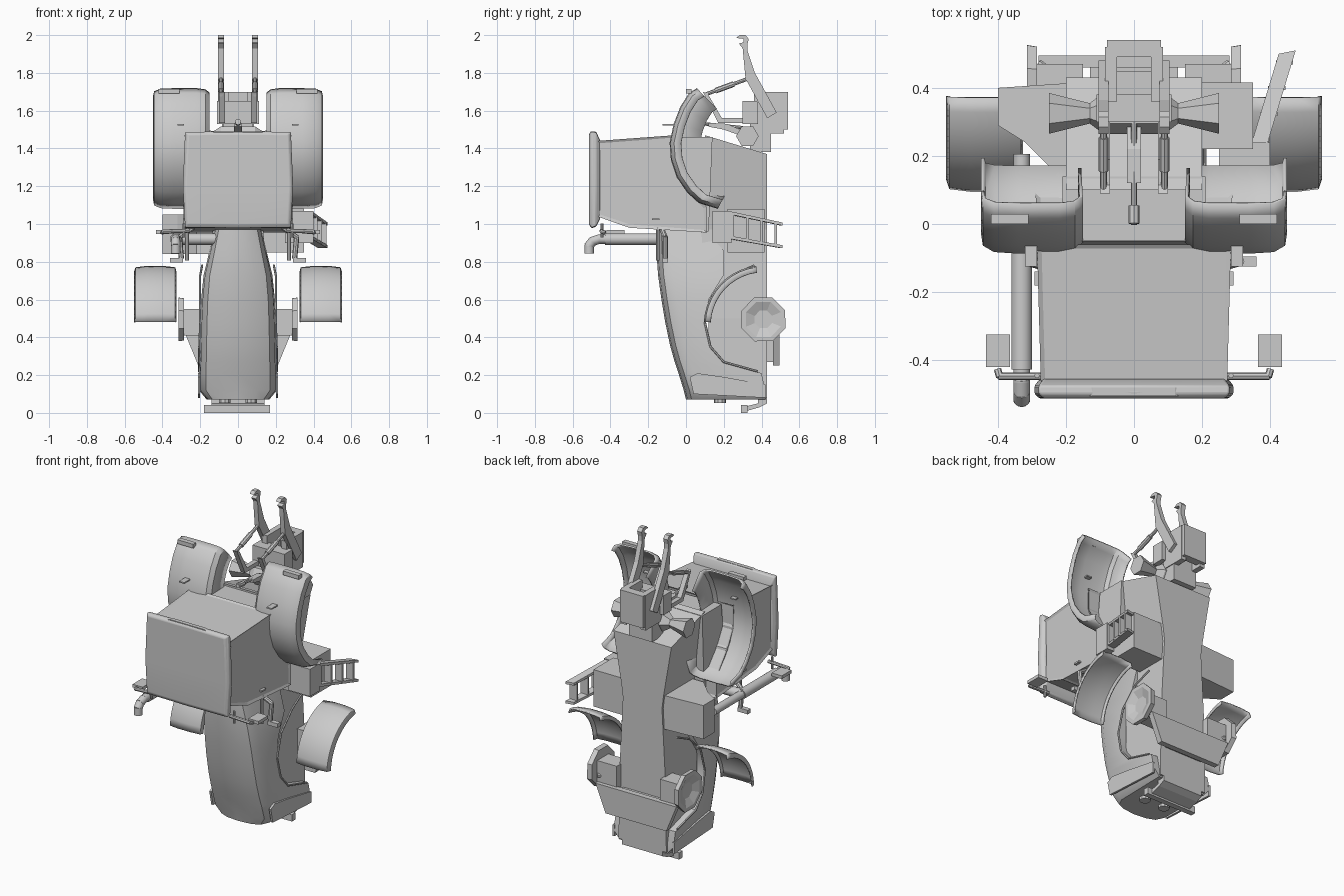
import bpy, bmesh, math
from mathutils import Vector

if "Cube" in bpy.data.objects:
    bpy.data.objects.remove(bpy.data.objects["Cube"])

grey = bpy.data.materials.new("plain grey")
grey.diffuse_color = (0.6, 0.6, 0.6, 1)
grey.use_nodes = True
grey.node_tree.nodes["Principled BSDF"].inputs["Base Color"].default_value = grey.diffuse_color


def finish(name, bm, mirror=False, solid=0, smooth=False, bevel=0):
    bmesh.ops.recalc_face_normals(bm, faces=bm.faces)
    me = bpy.data.meshes.new(name)
    bm.to_mesh(me)
    bm.free()
    ob = bpy.data.objects.new(name, me)
    bpy.context.collection.objects.link(ob)
    me.materials.append(grey)
    if solid:
        m = ob.modifiers.new("thickness", 'SOLIDIFY')
        m.thickness = solid
        m.offset = 0
    if bevel:
        m = ob.modifiers.new("bevel", 'BEVEL')
        m.width = bevel
        m.segments = 3
    if mirror:
        ob.modifiers.new("mirror", 'MIRROR').use_mirror_merge = False
    if smooth:
        bpy.ops.object.select_all(action='DESELECT')
        ob.select_set(True)
        bpy.context.view_layer.objects.active = ob
        bpy.ops.object.shade_smooth_by_angle(angle=math.radians(35))
    return ob


def prism(name, pts, axis, a, b, inset=0, **kw):
    """Extrude a profile along an axis; x: (y,z), y: (x,z), z: (x,y)."""
    put = {'x': lambda p, t: (t, p[0], p[1]), 'y': lambda p, t: (p[0], t, p[1]),
           'z': lambda p, t: (p[0], p[1], t)}[axis]
    bm = bmesh.new()
    lo = [bm.verts.new(put(p, a)) for p in pts]
    hi = [bm.verts.new(put(p, b)) for p in pts]
    n = len(pts)
    bm.faces.new(lo)
    bm.faces.new(hi)
    for i in range(n):
        bm.faces.new((lo[i], lo[(i + 1) % n], hi[(i + 1) % n], hi[i]))
    if inset:
        bmesh.ops.recalc_face_normals(bm, faces=bm.faces)
        bmesh.ops.inset_individual(bm, faces=bm.faces[:], thickness=inset, depth=-0.007)
    return finish(name, bm, **kw)


def box(name, x, y, z, **kw):
    return prism(name, [(x[0], y[0]), (x[1], y[0]), (x[1], y[1]), (x[0], y[1])], 'z', z[0], z[1], **kw)


def grid(name, rows, closed=False, caps=False, **kw):
    bm = bmesh.new()
    vs = [[bm.verts.new(p) for p in r] for r in rows]
    n = len(rows[0])
    for r, s in zip(vs, vs[1:]):
        for i in range(n if closed else n - 1):
            j = (i + 1) % n
            bm.faces.new((r[i], r[j], s[j], s[i]))
    if caps:
        bm.faces.new(vs[0])
        bm.faces.new(vs[-1])
    return finish(name, bm, **kw)


def tube(name, pts, r, sides=10, **kw):
    bm = bmesh.new()
    for a, b in zip(pts, pts[1:]):
        a, b = Vector(a), Vector(b)
        d = b - a
        m = d.to_track_quat('Z', 'Y').to_matrix().to_4x4()
        m.translation = (a + b) / 2
        bmesh.ops.create_cone(bm, cap_ends=True, segments=sides, radius1=r, radius2=r,
                              depth=d.length + r * 0.5, matrix=m)
    return finish(name, bm, smooth=sides > 8, **kw)


# Chassis: waisted column ending in a slanted rear face
rows = []
for z, zb, w, y in [(0.08, 0.08, .165, .12), (.5, .5, .16, .12), (.97, .97, .135, .08),
                    (1.05, 1.05, .145, .08), (1.47, 1.37, .2, .1)]:
    rows.append([(-w, y, z), (w, y, z), (w, .43, zb), (-w, .43, zb)])
grid("chassis", rows, closed=True, caps=True)

# Hood: lofted sections of (z, top y, half width, lower y)
rows = []
for z, t, w, b in [(.97, -.16, .125, .1), (.86, -.157, .15, .2), (.73, -.148, .182, .2),
                   (.6, -.13, .195, .12), (.48, -.11, .2, .1), (.36, -.085, .203, .13),
                   (.27, -.06, .205, .2), (.21, -.04, .207, .4), (.12, -.012, .207, .42), (.07, .0, .165, .42)]:
    half = [(0, t), (.5, t + .008), (.82, t + .03), (.96, t + .08), (1, b)]
    rows.append([(-f * w, y, z) for f, y in half[:0:-1]] + [(f * w, y, z) for f, y in half])
grid("hood", rows, closed=True, caps=True, smooth=True)
prism("hood_lower_trim", [(.04, .1), (.02, .19), (.06, .21), (.2, .19), (.42, .15), (.42, .08)],
      'x', .2, .213, mirror=True)
tube("hood_side_rim", [(.19, .36, .78), (.2, .25, .73), (.2, .14, .62), (.2, .1, .48),
                       (.205, .13, .35), (.207, .2, .27), (.207, .38, .22)], .006, 6, mirror=True)

# Nose weight bracket and lamps
box("nose_bar", (-.18, .17), (.29, .325), (0, .042))
prism("nose_bracket", [(.32, .01), (.39, .03), (.43, .05), (.43, .1), (.38, .1), (.38, .05), (.32, .035)],
      'x', -.14, .14)
tube("nose_lamp", [(.07, .18, .1), (.07, .18, .06)], .032, mirror=True)

# Front axle, hubs and front fenders
prism("front_axle", [(-.28, .42), (.28, .42), (.21, .25), (-.21, .25)], 'y', .46, .495)
box("axle_mount", (-.13, .13), (.42, .47), (.27, .41))
box("hub_arm", (.15, .29), (.36, .47), (.41, .55), mirror=True)
rows = []
for x, r in [(.285, .06), (.285, .12), (.315, .125), (.315, .1), (.295, .05)]:
    rows.append([(x, .41 + r * math.cos(i * math.pi / 4 + .4), .495 + r * math.sin(i * math.pi / 4 + .4))
                 for i in range(8)])
grid("front_hub", rows, closed=True, caps=True, mirror=True)
tube("steering_strut", [(.17, .39, .46), (.28, .47, .46)], .014, mirror=True)
rows = []
for i in range(11):
    a = math.radians(97 + 80 * i / 10)
    rows.append([(x, .41 + r * math.cos(a), .465 + r * math.sin(a))
                 for x, r in [(.33, .285), (.335, .305), (.4, .312), (.48, .312), (.54, .305), (.548, .28)]])
grid("front_fender", rows, mirror=True, solid=.008, smooth=True)

# Cab with inset window panels, then roof
side = [(-.47, 1.04), (-.3, .98), (.11, .955), (.11, 1.09), (.0, 1.22), (-.06, 1.33), (-.06, 1.47), (-.47, 1.44)]
cab = prism("cab", side, 'x', -.275, .275, inset=.018)
for v in cab.data.vertices:
    v.co.x *= 1 + .1 * (v.co.y + .42)
prism("cab_floor", [(-.1, 1.0), (.12, .96), (.14, 1.46), (-.05, 1.46)], 'x', -.21, .21)
grid("roof", [[(-w, y, z0), (-w - .012, y, 1.2), (-w, y, z1), (0, y, z1 + .003), (w, y, z1),
               (w + .012, y, 1.2), (w, y, z0), (0, y, z0 - .003)]
              for y, w, z0, z1 in [(-.455, .265, 1.03, 1.44), (-.475, .28, .99, 1.485), (-.5, .28, .98, 1.488),
                                   (-.513, .265, 1.0, 1.475)]],
     closed=True, caps=True, smooth=True, bevel=.006)
prism("roof_rear_lip", [(-.2, 1.45), (-.12, 1.49), (.12, 1.49), (.2, 1.45)], 'y', -.505, -.48)
box("door_handle", (.27, .292), (-.18, -.14), (1.02, 1.03), mirror=True)

# Rear fenders: broad curved shell with inner wall
path = [(.06, 1.715), (.02, 1.69), (-.025, 1.62), (-.06, 1.53), (-.082, 1.43), (-.075, 1.34),
        (-.045, 1.25), (.01, 1.17), (.07, 1.115), (.17, 1.085)]
rows = []
for y, z in path:
    rows.append([(x, y + f * (.35 - y), z + f * (1.42 - z)) for x, f in
                 [(.445, .13), (.44, .05), (.41, .01), (.34, 0), (.22, 0), (.175, .02), (.155, .07), (.16, .36)]])
grid("rear_fender", rows, mirror=True, solid=.01, smooth=True)
box("fender_lamp", (.31, .42), (.0, .03), (1.69, 1.715), mirror=True)
box("fender_switch", (.285, .32), (-.125, -.03), (1.522, 1.53), mirror=True)

# Side tanks and access ladder
tank = [(.1, .14), (.22, .14), (.32, .24), (.4, .29), (.4, .4), (.1, .42)]
prism("left_tank", [(-x, y) for x, y in tank], 'z', .84, 1.05)
box("right_tank", (.1, .35), (.22, .415), (.85, 1.08))
box("step_platform", (.25, .4), (.14, .24), (.9, 1.07))
for z0, z1 in [(1.06, 1.0), (.93, .88)]:
    grid("ladder_rail", [[(x - .025, y, z - .008), (x + .025, y + .01, z - .008),
                          (x + .025, y + .01, z + .008), (x - .025, y, z + .008)]
                         for x, y, z in [(.365, .22, z0), (.45, .5, z1)]], closed=True, caps=True)
for i in range(4):
    t = .1 + .27 * i
    x, y = .365 + .085 * t, .22 + .28 * t
    box("ladder_step", (x - .025, x + .025), (y - .006, y + .006), (.93 - .05 * t, 1.06 - .06 * t))

# Exhaust
tube("exhaust_pipe", [(-.33, .2, .92), (-.33, -.46, .92), (-.33, -.495, .908), (-.33, -.513, .885),
                      (-.33, -.513, .85)], .025, 14)
tube("muffler", [(-.33, -.08, .92), (-.33, -.42, .92)], .031, 14)
tube("exhaust_link", [(-.33, -.08, .92), (-.1, -.08, .92)], .03, 12)

# Mirrors and front work lamps
tube("mirror_bar", [(.26, -.447, .965), (.395, -.447, .96), (.4, -.43, .955)], .011, 8, mirror=True)
box("mirror", (.365, .435), (-.42, -.325), (.948, .968), mirror=True)
tube("lamp_bracket", [(.24, -.13, .98), (.31, -.11, .93), (.3, -.11, .82)], .014, 8, mirror=True)
box("work_lamp", (.29, .36), (-.125, -.095), (.795, .82), mirror=True)
tube("cab_post", [(.27, -.15, .98), (.27, -.15, .81)], .01, 8, mirror=True)
tube("cab_post_upper", [(.285, -.445, 1.0), (.285, -.445, .93)], .008, 8, mirror=True)

# Rear cross shaft, waisted hexagon
rows = []
for x, r in [(-.25, .06), (-.13, .03), (-.09, .06), (.09, .06), (.13, .03), (.25, .06)]:
    rows.append([(x, .325 + r * math.cos(i * math.pi / 3), 1.465 + r * math.sin(i * math.pi / 3))
                 for i in range(6)])
grid("cross_shaft", rows, closed=True, caps=True)

# Hitch: frame, lift arms with hooks, lift rods, top link
box("hitch_cheek", (.05, .085), (.36, .52), (1.48, 1.7), mirror=True)
box("hitch_back", (-.08, .08), (.49, .54), (1.5, 1.7))
box("hitch_block", (-.08, .08), (.34, .45), (1.38, 1.57))
box("hitch_head", (-.11, .11), (.3, .38), (1.53, 1.65))
prism("lift_arm", [(.265, 1.985), (.285, 2.0), (.315, 2.0), (.332, 1.98), (.325, 1.95), (.325, 1.92),
                   (.365, 1.8), (.48, 1.59), (.43, 1.56), (.315, 1.77), (.3, 1.93), (.28, 1.955),
                   (.305, 1.962), (.305, 1.98)], 'x', .075, .105, mirror=True)
tube("lift_rod", [(.09, .33, 1.77), (.09, .1, 1.685)], .01, 8, mirror=True)
tube("lift_rod_sleeve", [(.09, .25, 1.74), (.09, .16, 1.707)], .015, 8, mirror=True)
prism("lift_crank", [(.09, 1.7), (.115, 1.69), (.19, 1.56), (.37, 1.56), (.37, 1.535), (.17, 1.535)],
      'x', .07, .1, mirror=True)
tube("top_link", [(0, .3, 1.51), (0, .0, 1.54)], .009, 8)
tube("top_link_end", [(0, .05, 1.535), (0, .005, 1.54)], .016, 8)
prism("top_link_fork", [(.12, 1.535), (.22, 1.53), (.31, 1.49), (.31, 1.46), (.2, 1.5), (.12, 1.515)],
      'x', -.02, .02)
